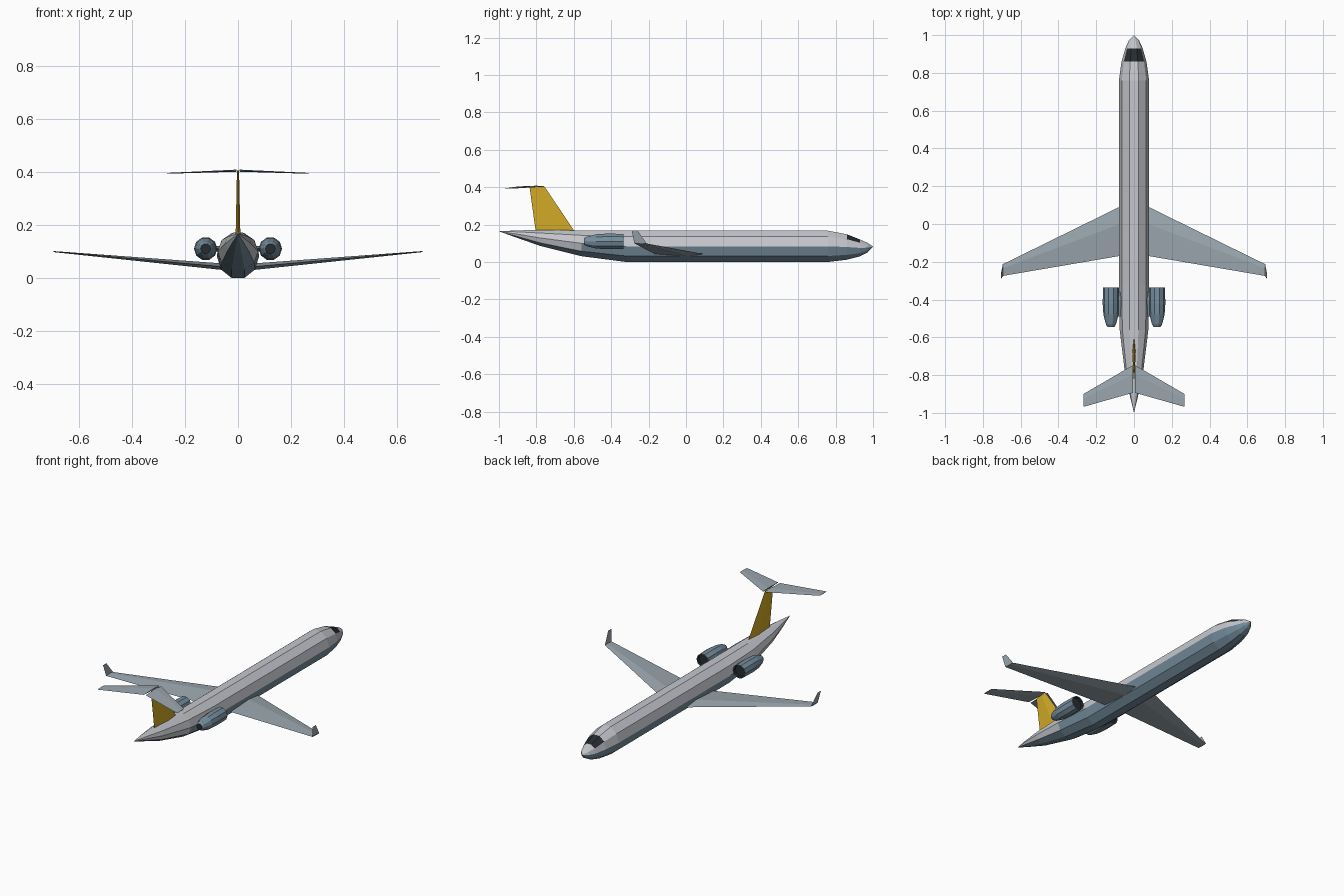
import bpy, bmesh, math

if "Cube" in bpy.data.objects:
    bpy.data.objects.remove(bpy.data.objects["Cube"])


def material(name, rgb):
    m = bpy.data.materials.new(name)
    m.diffuse_color = (*rgb, 1)
    m.use_nodes = True
    m.node_tree.nodes["Principled BSDF"].inputs["Base Color"].default_value = m.diffuse_color
    return m


LIGHT = material("light_grey", (0.56, 0.57, 0.61))
BLUE = material("blue_grey", (0.18, 0.27, 0.34))
WING = material("wing_grey", (0.33, 0.39, 0.43))
GOLD = material("gold", (0.64, 0.40, 0.02))
DARK = material("dark_glass", (0.02, 0.025, 0.03))


def loft(name, rings, mats, pick=None, mirror=False):
    """Skin a list of rings; pick(segment, side) gives the material slot, segment -1 is a cap."""
    bm = bmesh.new()
    vr = [[bm.verts.new(p) for p in r] for r in rings]
    n = len(rings[0])
    for s in range(len(vr) - 1):
        for i in range(n):
            j = (i + 1) % n
            f = bm.faces.new((vr[s][i], vr[s][j], vr[s + 1][j], vr[s + 1][i]))
            f.material_index = pick(s, i) if pick else 0
    for r in (vr[0], vr[-1]):
        bm.faces.new(r).material_index = pick(-1, 0) if pick else 0
    bmesh.ops.remove_doubles(bm, verts=bm.verts, dist=0.0004)
    bmesh.ops.recalc_face_normals(bm, faces=bm.faces)
    me = bpy.data.meshes.new(name)
    bm.to_mesh(me)
    bm.free()
    for m in mats:
        me.materials.append(m)
    ob = bpy.data.objects.new(name, me)
    bpy.context.collection.objects.link(ob)
    if mirror:
        ob.modifiers.new("Mirror", 'MIRROR').use_mirror_merge = False
    return ob


def decagon(cx, y, cz, rx, rz):
    return [(cx + rx * math.cos(math.radians(36 * i)), y,
             cz + rz * math.sin(math.radians(36 * i))) for i in range(10)]


def foil(x, z, lead, trail, thick):
    """Flat diamond section lying along y."""
    mid = lead + (trail - lead) * 0.35
    return [(x, lead, z), (x, mid, z + thick / 2), (x, trail, z), (x, mid, z - thick / 2)]


# Fuselage: y, half width, bottom z, top z
stations = [
    (-1.0, 0.0001, 0.1640, 0.1642), (-0.90, 0.024, 0.128, 0.169), (-0.78, 0.049, 0.086, 0.171),
    (-0.56, 0.076, 0.031, 0.169), (-0.32, 0.08, 0.0, 0.167), (0.76, 0.08, 0.0, 0.167),
    (0.86, 0.066, 0.012, 0.148), (0.93, 0.046, 0.030, 0.120), (0.97, 0.028, 0.050, 0.103),
    (1.0, 0.0001, 0.0820, 0.0822)]
rings = []
for y, hw, lo, hi in stations:
    rings.append(decagon(0, y, (lo + hi) / 2, hw, (hi - lo) / 2 / math.sin(math.radians(72))
                         if hw < 0.001 else (hi - lo) / 1.902))


def hull_colour(seg, side):
    if seg == 6 and side in (1, 2, 3):
        return 2                                   # windscreen
    if side in (6, 7, 8) or (side in (5, 9) and seg >= 3):
        return 1                                   # belly
    return 0


loft("fuselage", rings, [LIGHT, BLUE, DARK], hull_colour)

# Wings
loft("wings", [foil(0.0, 0.037, 0.128, -0.156, 0.026),
               foil(0.08, 0.044, 0.089, -0.17, 0.024),
               foil(0.695, 0.099, -0.213, -0.275, 0.004)], [WING], mirror=True)

# Winglets: single thin panels at the wing tips
me = bpy.data.meshes.new("winglets")
me.from_pydata([(0.693, -0.211, 0.099), (0.693, -0.276, 0.099), (0.704, -0.290, 0.167),
                (0.704, -0.258, 0.167)], [], [(0, 1, 2, 3)])
me.materials.append(WING)
winglets = bpy.data.objects.new("winglets", me)
bpy.context.collection.objects.link(winglets)
winglets.modifiers.new("Mirror", 'MIRROR')

# Tail fin
fin = []
for z, lead, trail, hw in ((0.16, -0.593, -0.803, 0.009), (0.404, -0.757, -0.837, 0.004)):
    mid = lead + (trail - lead) * 0.4
    fin.append([(0, lead, z), (hw, mid, z), (0, trail, z), (-hw, mid, z)])
loft("tail_fin", fin, [GOLD])

# Tailplane on top of the fin
loft("tailplane", [foil(0.006, 0.404, -0.748, -0.894, 0.008),
                   foil(0.268, 0.394, -0.90, -0.968, 0.003)], [WING], mirror=True)

# Engines with a dark recessed intake
profile = [(-0.545, 0.019), (-0.53, 0.027), (-0.48, 0.040), (-0.42, 0.044), (-0.335, 0.042),
           (-0.335, 0.037), (-0.35, 0.035)]
loft("engines", [decagon(0.122, y, 0.110, r, r) for y, r in profile], [BLUE, DARK],
     lambda s, i: 1 if s in (-1, 5) else 0, mirror=True)

# Engine pylons
loft("engine_pylons", [foil(0.065, 0.110, -0.36, -0.49, 0.022),
                       foil(0.095, 0.110, -0.36, -0.49, 0.022)], [BLUE], mirror=True)
